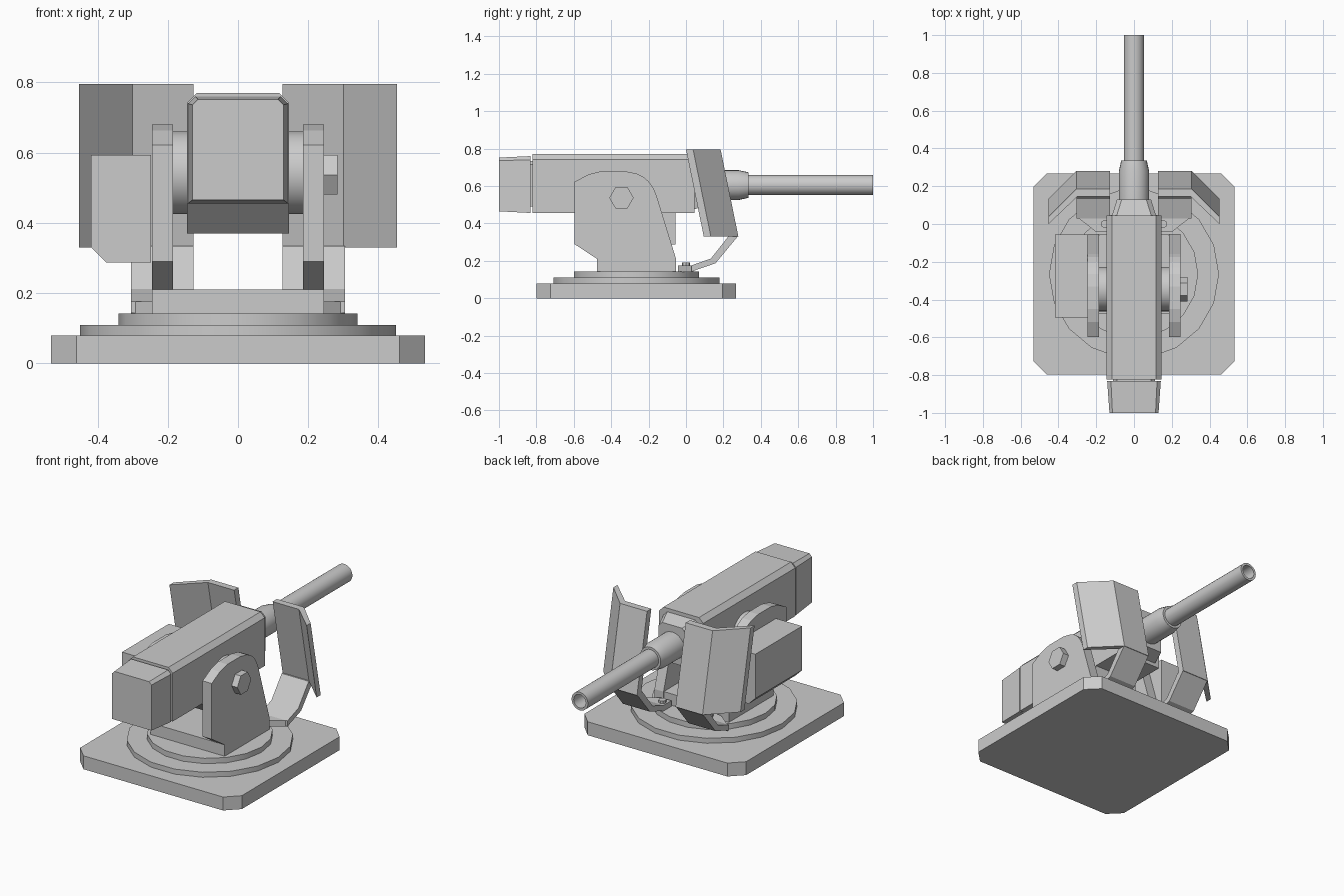
import bpy, bmesh
from math import sin, cos, pi, radians

if "Cube" in bpy.data.objects:
    bpy.data.objects.remove(bpy.data.objects["Cube"])


def loft(name, sections, smooth=False):
    """Skin a list of equal-length 3D loops and cap both ends."""
    bm = bmesh.new()
    rings = [[bm.verts.new(p) for p in s] for s in sections]
    n = len(rings[0])
    for a, b in zip(rings, rings[1:]):
        for i in range(n):
            j = (i + 1) % n
            bm.faces.new((a[i], a[j], b[j], b[i]))
    bm.faces.new(rings[0][::-1])
    bm.faces.new(rings[-1])
    bmesh.ops.recalc_face_normals(bm, faces=bm.faces)
    me = bpy.data.meshes.new(name)
    bm.to_mesh(me)
    bm.free()
    ob = bpy.data.objects.new(name, me)
    bpy.context.collection.objects.link(ob)
    if smooth:
        bpy.ops.object.select_all(action='DESELECT')
        ob.select_set(True)
        bpy.context.view_layer.objects.active = ob
        bpy.ops.object.shade_smooth_by_angle(angle=radians(30))
    return ob


def prism_x(name, pts, x0, x1):      # (y, z) profile along x
    return loft(name, [[(x, y, z) for y, z in pts] for x in (x0, x1)])


def prism_y(name, pts, y0, y1):      # (x, z) profile along y
    return loft(name, [[(x, y, z) for x, z in pts] for y in (y0, y1)])


def prism_z(name, pts, z0, z1):      # (x, y) profile along z
    return loft(name, [[(x, y, z) for x, y in pts] for z in (z0, z1)])


def circle(r, n, cu=0, cv=0):
    return [(cu + r * cos(2 * pi * i / n), cv + r * sin(2 * pi * i / n)) for i in range(n)]


def housing(w, z0, z1, c):           # box section with chamfered top corners
    return [(-w, z0), (w, z0), (w, z1 - c), (w - c, z1), (-w + c, z1), (-w, z1 - c)]


def shade(ob):
    bpy.ops.object.select_all(action='DESELECT')
    ob.select_set(True)
    bpy.context.view_layer.objects.active = ob
    bpy.ops.object.shade_smooth_by_angle(angle=radians(30))


CY = -0.265                          # turntable centre
TY, TZ = -0.345, 0.54                # trunnion axis
BZ = 0.605                           # barrel axis height

# Base plate with clipped corners
h, k = 0.533, 0.46
prism_z("base_plate", [(x, y + CY) for x, y in
        [(-k, -h), (k, -h), (h, -k), (h, k), (k, h), (-k, h), (-h, k), (-h, -k)]], 0, 0.08)

# Turntable rings
shade(prism_z("lower_ring", circle(0.45, 18, 0, CY), 0.08, 0.11))
shade(prism_z("upper_ring", circle(0.34, 18, 0, CY), 0.11, 0.142))

# Yoke: cross base and two arms
prism_x("yoke_base", [(-0.475, 0.142), (-0.055, 0.142), (-0.055, 0.21), (-0.475, 0.21)], -0.185, 0.185)
arm = [(-0.475, 0.142), (-0.053, 0.142), (-0.053, 0.21), (-0.158, 0.55), (-0.175, 0.59),
       (-0.2, 0.625), (-0.23, 0.65), (-0.265, 0.667), (-0.33, 0.68), (-0.45, 0.68),
       (-0.52, 0.663), (-0.597, 0.622), (-0.597, 0.29), (-0.475, 0.21)]
for s, side in ((1, "right"), (-1, "left")):
    prism_x("yoke_arm_" + side, arm, s * 0.185, s * 0.245)
    shade(prism_x("trunnion_disc_" + side, circle(0.118, 28, TY, TZ + 0.003), s * 0.13, s * 0.186))
prism_x("trunnion_bolt", circle(0.065, 6, TY, TZ - 0.003), 0.24, 0.283)

# Ammunition box on the left arm
prism_y("ammo_box", [(-0.247, 0.287), (-0.375, 0.287), (-0.418, 0.33), (-0.418, 0.593), (-0.247, 0.593)],
        -0.495, -0.055)

# Receiver, cradle underneath, tapered nose and rear cap
prism_y("receiver", housing(0.145, 0.455, 0.77, 0.028), -0.822, 0.045)
prism_x("receiver_cradle", [(-0.55, 0.456), (-0.46, 0.37), (-0.16, 0.37), (-0.16, 0.456)], -0.145, 0.145)
loft("receiver_nose", [[(x, 0.04, z) for x, z in housing(0.118, 0.475, 0.75, 0.025)],
                       [(x, 0.13, z) for x, z in housing(0.09, 0.5, 0.725, 0.025)]])
prism_y("cap_spacer", housing(0.11, 0.49, 0.735, 0.02), -0.84, -0.81)
loft("rear_cap", [[(x, -1.0, z) for x, z in housing(0.13, 0.465, 0.752, 0.016)],
                  [(x, -0.832, z) for x, z in housing(0.142, 0.456, 0.76, 0.02)]])

# Barrel sleeve and bored barrel, lathed along y
def lathe_y(name, profile):
    return loft(name, [[(u, y, v) for u, v in circle(r, 24, 0, BZ)] for r, y in profile], True)

lathe_y("barrel_sleeve", [(0.08, 0.11), (0.08, 0.28), (0.068, 0.335), (0.05, 0.335)])
lathe_y("barrel", [(0.054, 0.32), (0.054, 1.0), (0.04, 1.0), (0.04, 0.6)])

# Mirrored shields with their brackets
panel = [(0.127, 0.185), (0.305, 0.185), (0.452, 0.038), (0.452, 0.0), (0.3, 0.145), (0.127, 0.145)]
strip = [(0.03, 0.143), (0.158, 0.187), (0.279, 0.333), (0.23, 0.335), (0.133, 0.212), (0.03, 0.176)]
foot = [(0.127, 0.04), (0.305, 0.04), (0.2, -0.043), (0.127, -0.043)]
for s, side in ((1, "right"), (-1, "left")):
    loft("shield_" + side, [[(s * x, y + 0.095, 0.33) for x, y in panel],
                            [(s * x, y, 0.795) for x, y in panel]])
    prism_x("shield_bracket_" + side, strip, s * 0.127, s * 0.305)
    prism_z("bracket_foot_" + side, [(s * x, y) for x, y in foot], 0.14, 0.176)
    prism_z("bracket_bolt_" + side, circle(0.021, 8, s * 0.155, 0), 0.17, 0.192)
